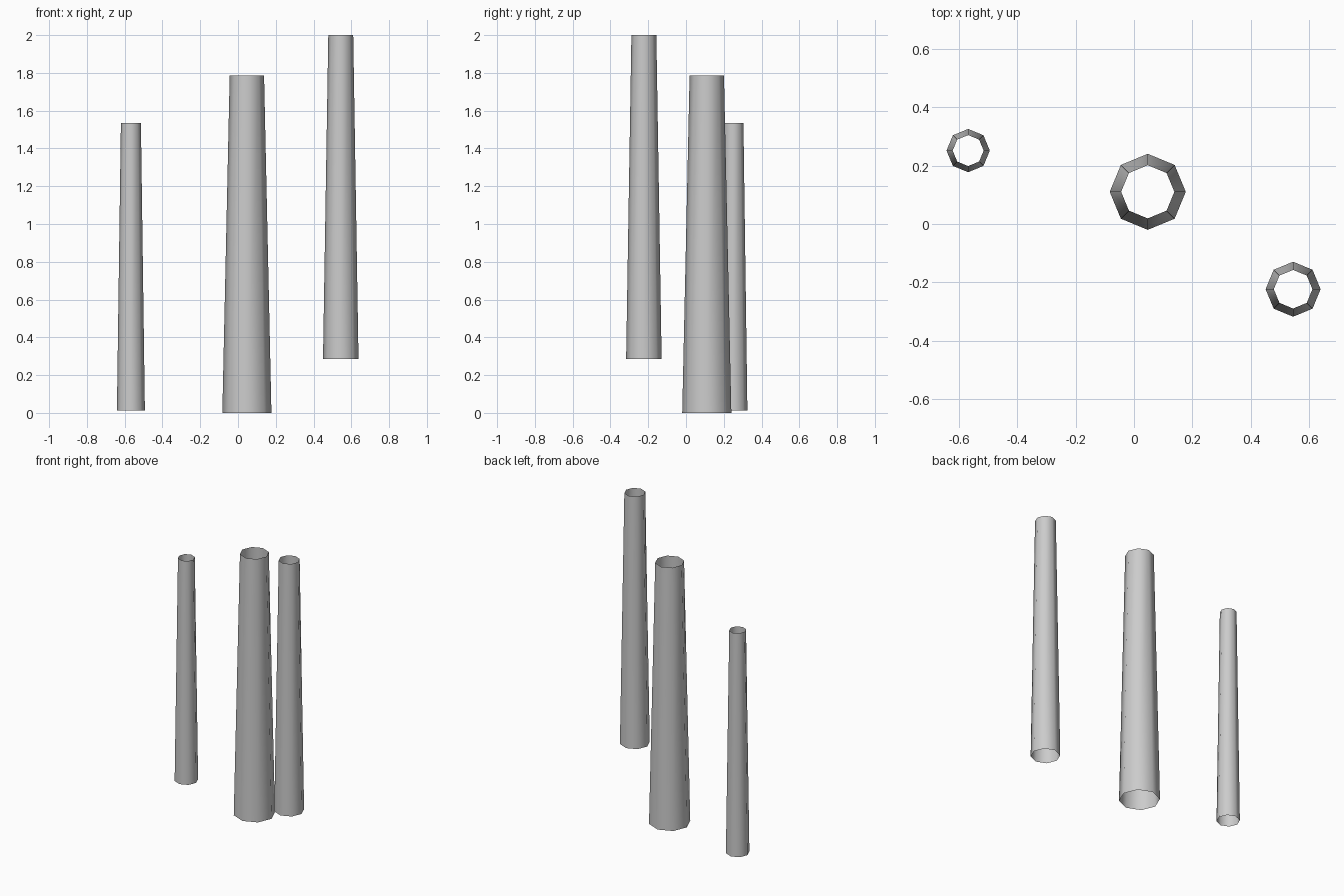
import bpy
import bmesh
from math import cos, sin, pi

if "Cube" in bpy.data.objects:
    bpy.data.objects.remove(bpy.data.objects["Cube"])

SIDES = 8

grey = bpy.data.materials.new("plain grey")
grey.diffuse_color = (0.6, 0.6, 0.6, 1.0)
grey.use_nodes = True
grey.node_tree.nodes["Principled BSDF"].inputs["Base Color"].default_value = grey.diffuse_color


def open_column(name, x, y, z_bottom, z_top, r_bottom, r_top):
    """Tapered eight-sided tube, open at both ends, with a corner on each axis."""
    bm = bmesh.new()
    rings = []
    for z, r in ((z_bottom, r_bottom), (z_top, r_top)):
        rings.append([bm.verts.new((r * cos(2 * pi * i / SIDES),
                                    r * sin(2 * pi * i / SIDES), z - z_bottom))
                      for i in range(SIDES)])
    low, high = rings
    for i in range(SIDES):
        j = (i + 1) % SIDES
        face = bm.faces.new((low[i], low[j], high[j], high[i]))
        face.smooth = True
    mesh = bpy.data.meshes.new(name)
    bm.to_mesh(mesh)
    bm.free()
    mesh.materials.append(grey)
    obj = bpy.data.objects.new(name, mesh)
    obj.location = (x, y, z_bottom)
    bpy.context.collection.objects.link(obj)
    return obj


# Three separate columns at different heights
open_column("small_column", -0.567, 0.251, 0.013, 1.536, 0.074, 0.053)
open_column("large_column", 0.047, 0.11, 0.0, 1.785, 0.13, 0.091)
open_column("raised_column", 0.544, -0.223, 0.284, 2.0, 0.094, 0.066)
